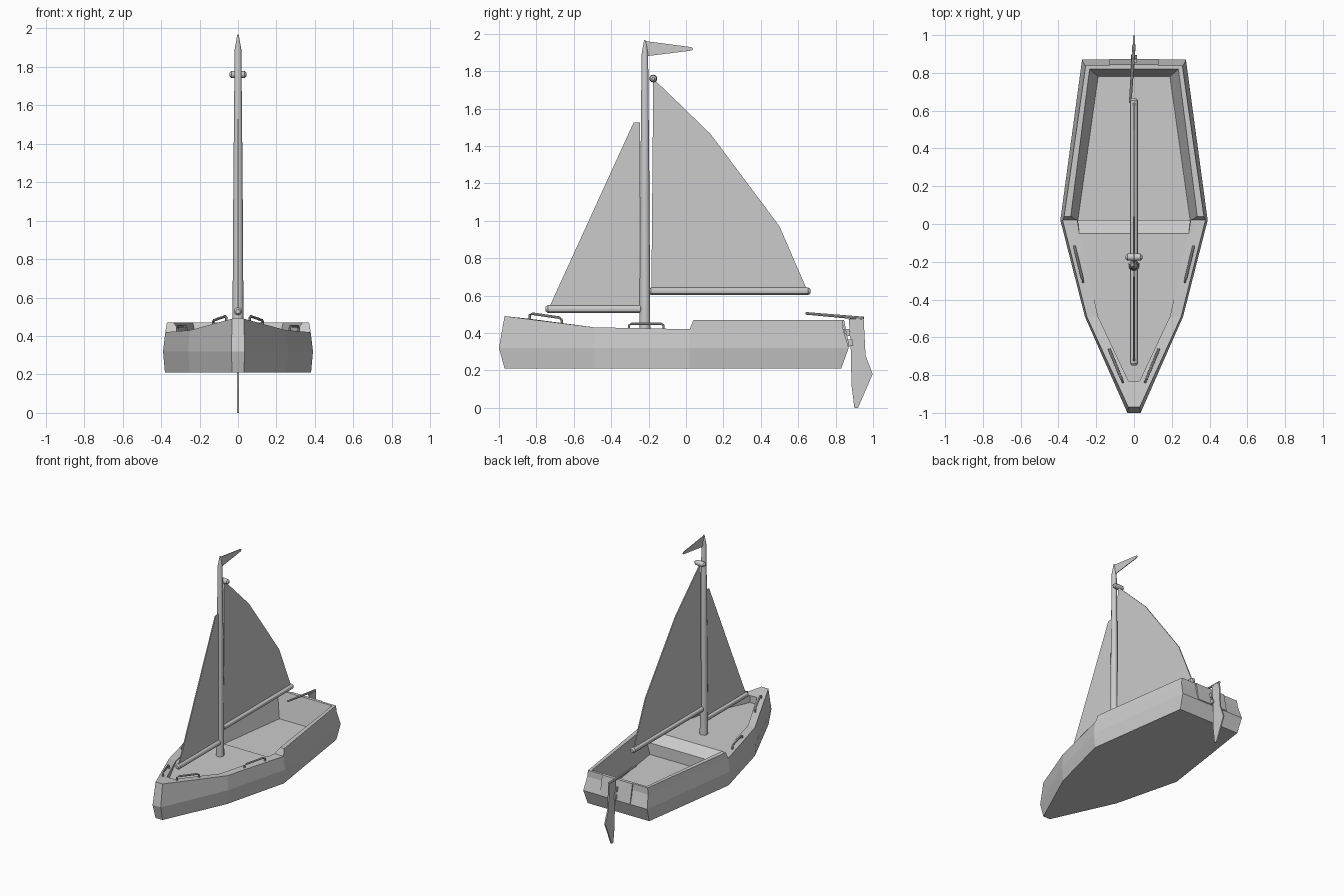
import bpy, bmesh
from mathutils import Vector

cube = bpy.data.objects.get("Cube")
if cube:
    bpy.data.objects.remove(cube)

grey = bpy.data.materials.new("plain_grey")
grey.use_nodes = True
grey.diffuse_color = (0.6, 0.6, 0.6, 1)
grey.node_tree.nodes["Principled BSDF"].inputs["Base Color"].default_value = grey.diffuse_color


def finish(name, bm, smooth=False):
    bmesh.ops.remove_doubles(bm, verts=bm.verts, dist=0.0005)
    bmesh.ops.recalc_face_normals(bm, faces=bm.faces)
    mesh = bpy.data.meshes.new(name)
    bm.to_mesh(mesh)
    bm.free()
    mesh.materials.append(grey)
    obj = bpy.data.objects.new(name, mesh)
    bpy.context.collection.objects.link(obj)
    if smooth:
        bpy.ops.object.select_all(action='DESELECT')
        obj.select_set(True)
        bpy.context.view_layer.objects.active = obj
        bpy.ops.object.shade_smooth_by_angle()
    return obj


def tube(name, path, radii, sides=12):
    """Round tube lofted through path points, capped at both ends."""
    bm = bmesh.new()
    pts = [Vector(p) for p in path]
    rings = []
    for i, p in enumerate(pts):
        d = (pts[min(i + 1, len(pts) - 1)] - pts[max(i - 1, 0)]).normalized()
        side = d.cross(Vector((0.31, 0.2, 0.93) if abs(d.z) < 0.8 else (0, 1, 0))).normalized()
        up = side.cross(d)
        ring = []
        for k in range(sides):
            from_angle = 6.283185 * (k + 0.5) / sides
            v = Vector((from_angle, 0, 0))
            c, s = cos(v.x), sin(v.x)
            ring.append(bm.verts.new(p + (side * c + up * s) * radii[i]))
        rings.append(ring)
    for a, b in zip(rings, rings[1:]):
        for k in range(sides):
            n = (k + 1) % sides
            bm.faces.new((a[k], a[n], b[n], b[k]))
    bm.faces.new(rings[0])
    bm.faces.new(rings[-1])
    return finish(name, bm, True)


def sheet(name, outline, thick):
    """Thin upright panel from a (y, z) outline."""
    bm = bmesh.new()
    face = bm.faces.new([bm.verts.new((-thick / 2, y, z)) for y, z in outline])
    ext = bmesh.ops.extrude_face_region(bm, geom=[face])["geom"]
    moved = [v for v in ext if isinstance(v, bmesh.types.BMVert)]
    bmesh.ops.translate(bm, verts=moved, vec=(thick, 0, 0))
    return finish(name, bm)


from math import cos, sin

# Hull: half lines running bow to stern, skinned on both sides
hull = bmesh.new()


def poly(*pts):
    for s in (1, -1):
        corners = []
        for x, y, z in pts:
            if (x * s, y, z) not in corners:
                corners.append((x * s, y, z))
        hull.faces.new([hull.verts.new(c) for c in corners])


def strip(a, b):
    for i in range(len(a) - 1):
        poly(a[i], a[i + 1], b[i + 1], b[i])


def centre(line):
    return [(0, y, z) for _, y, z in line]


def across(line):
    strip(line, centre(line))


bottom = [(.03, -.97, .21), (.25, -.49, .21), (.38, .02, .21), (.265, .83, .21)]
middle = [(.035, -1, .32), (.26, -.49, .32), (.39, .02, .32), (.275, .87, .32)]
top = [(.03, -.97, .49), (.25, -.49, .43), (.378, .02, .42), (.262, .84, .42)]
across(bottom)
strip(bottom, middle)
strip(middle, top)

# Foredeck with its raised bow rim
rim = [(.03, -.83, .475), (.19, -.49, .43), (.29, -.05, .42)]
deck = [(x, y, .42) for x, y, z in rim]
strip(top[:3], rim)
strip(rim, deck)
across(deck)
across([bottom[0], middle[0], top[0], rim[0], deck[0]])

# Cockpit coaming, sloped inner walls and floor
cap_out = [(.37, .04, .47), (.256, .838, .47)]
cap_in = [(.335, .04, .47), (.235, .82, .47)]
floor = [(.297, .02, .27), (.19, .78, .27)]
foot, sill = (.30, .02, .42), (.297, .02, .36)
strip(top[2:], cap_out)
strip(cap_out, cap_in)
strip(cap_in, floor)
across(floor)
poly(top[2], cap_out[0], cap_in[0], foot)
poly(rim[2], top[2], foot)
poly(rim[2], foot, sill)
poly(cap_in[0], foot, sill, floor[0])
across([deck[2], sill, floor[0]])
across([bottom[3], middle[3], top[3], cap_out[1], cap_in[1], floor[1]])
finish("hull", hull)

# Transom plate and rudder brackets
plate = sheet("transom_plate", [(.835, .47), (.845, .47), (.874, .325), (.862, .325)], .26)
for i, z in enumerate((.40, .345)):
    y = .872 - (z - .32) * .3
    sheet(f"rudder_bracket_{i}", [(y - .02, z + .02), (y + .025, z + .02),
                                  (y + .03, z - .015), (y - .015, z - .015)], .03)

# Rudder and tiller
sheet("rudder", [(.87, .475), (.95, .475), (.96, .28), (.998, .18),
                 (.92, 0), (.90, 0), (.885, .12), (.88, .35)], .01)
tube("tiller", [(-.02, .64, .505), (0, .95, .478)], [.007, .009], 8)

# Mast and booms
tube("mast", [(0, -.22, .42), (0, -.22, 1.2), (0, -.22, 1.89), (0, -.22, 1.967)],
     [.03, .025, .018, .004])
for name, y0, y1, z in (("main_boom", -.2, .665, .623), ("jib_boom", -.75, -.23, .528)):
    tube(name, [(0, y0, z), (0, y0 + .012, z), (0, y1 - .012, z), (0, y1, z)],
         [.012, .021, .021, .012])
tube("masthead_pulley", [(x, -.175, 1.76) for x in (-.045, -.035, 0, .035, .045)],
     [.008, .018, .021, .018, .008])

# Sails and pennant
sheet("main_sail", [(-.185, .635), (.645, .635), (.5, .97), (.13, 1.465), (-.175, 1.76)], .008)
sheet("jib_sail", [(-.73, .54), (-.245, .54), (-.245, 1.525), (-.28, 1.525)], .008)
sheet("pennant", [(-.215, 1.96), (.03, 1.928), (.04, 1.918), (.03, 1.91), (-.21, 1.88)], .005)

# Deck grab rails
for label, s in (("left", 1), ("right", -1)):
    for part, a, b in (("side", (.315, -.12, .42), (.27, -.305, .42)),
                       ("bow", (.13, -.665, .45), (.06, -.835, .475))):
        a, b = Vector(a), Vector(b)
        a.x, b.x = a.x * s, b.x * s
        up = Vector((0, 0, .03))
        path = [a, a + up * .7, a.lerp(b, .08) + up, a.lerp(b, .92) + up, b + up * .7, b]
        tube(f"{part}_rail_{label}", path, [.007] * 6, 8)
